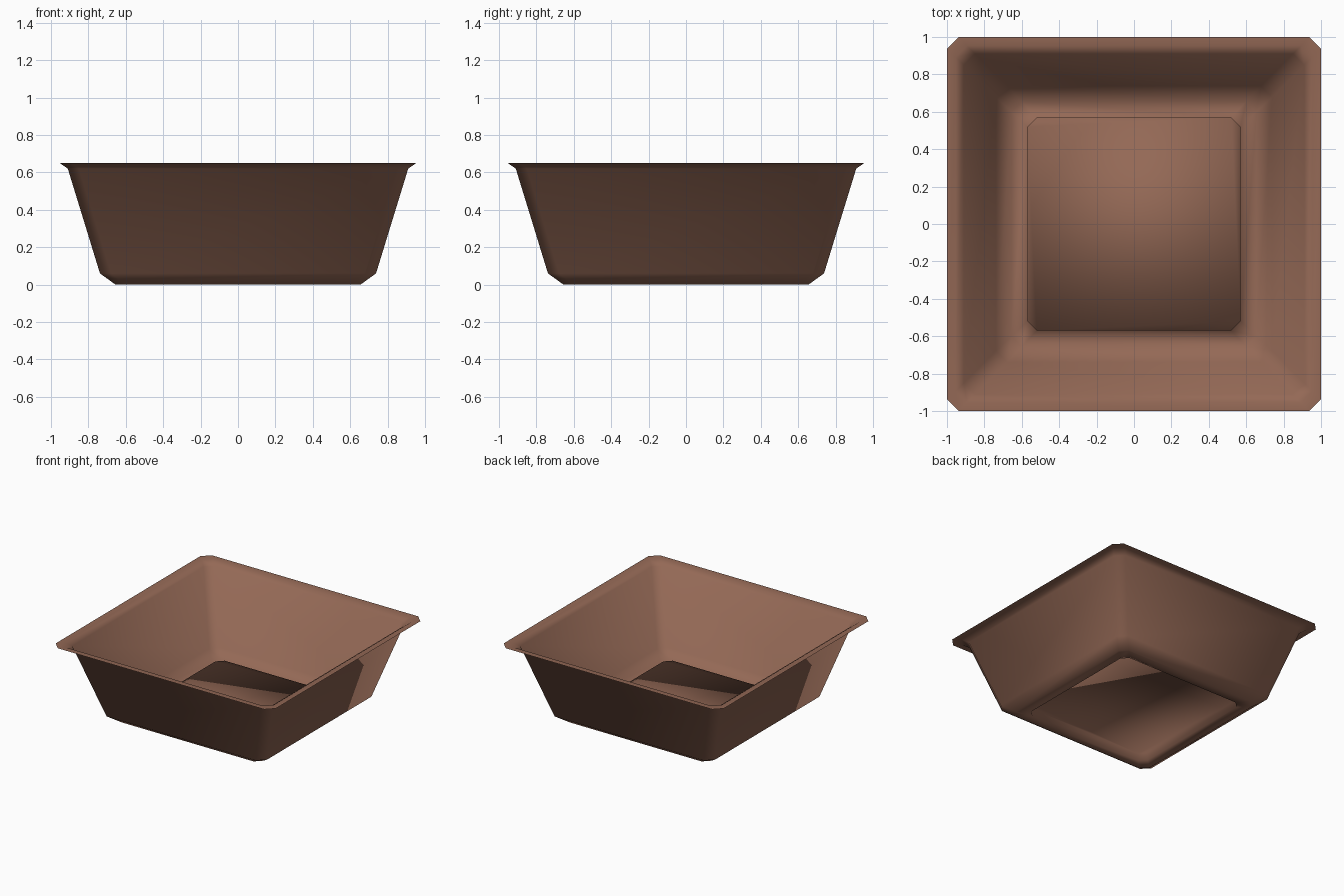
import bpy, bmesh

if "Cube" in bpy.data.objects:
    bpy.data.objects.remove(bpy.data.objects["Cube"])

brown = bpy.data.materials.new("warm brown")
brown.diffuse_color = (0.295, 0.14, 0.092, 1)
brown.use_nodes = True
brown.node_tree.nodes["Principled BSDF"].inputs["Base Color"].default_value = brown.diffuse_color


def ring(bm, r, z, c):
    """Square of half-width r with corners cut by c."""
    k = r - c
    pts = [(k, -r), (r, -k), (r, k), (k, r), (-k, r), (-r, k), (-r, -k), (-k, -r)]
    return [bm.verts.new((x, y, z)) for x, y in pts]


# Thin bowl: raised floor step, flat foot, sloped wall and flat lip
profile = [(0.57, 0.06, 0.05), (0.57, 0.0, 0.05), (0.655, 0.0, 0.055),
           (0.738, 0.06, 0.06), (0.91, 0.62, 0.06), (0.953, 0.65, 0.06),
           (1.0, 0.65, 0.062)]
bm = bmesh.new()
rings = [ring(bm, r, z, c) for r, z, c in profile]
for a, b in zip(rings, rings[1:]):
    for i in range(8):
        j = (i + 1) % 8
        bm.faces.new((a[i], b[i], b[j], a[j]))
# Raised floor panel
bm.faces.new(rings[0])
bmesh.ops.recalc_face_normals(bm, faces=bm.faces)
me = bpy.data.meshes.new("bowl_shell")
bm.to_mesh(me)
bm.free()
me.materials.append(brown)
for p in me.polygons:
    p.use_smooth = True
bowl = bpy.data.objects.new("bowl_shell", me)
bpy.context.collection.objects.link(bowl)
